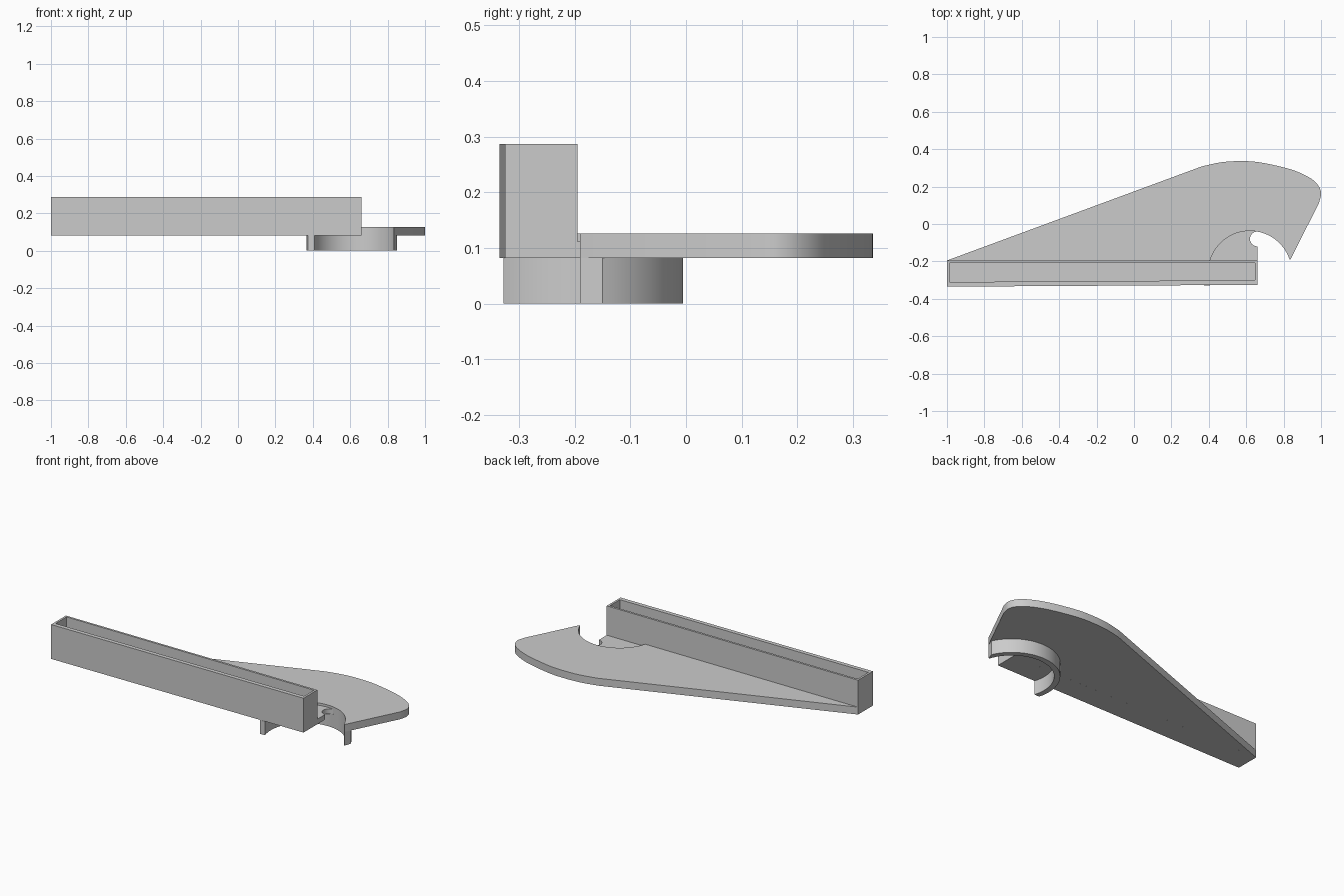
import bpy, bmesh
from math import cos, sin, radians
from mathutils import Vector

cube = bpy.data.objects.get("Cube")
if cube:
    bpy.data.objects.remove(cube, do_unlink=True)

grey = bpy.data.materials.new("light grey")
grey.use_nodes = True
colour = (0.6, 0.6, 0.6, 1)
grey.diffuse_color = colour
grey.node_tree.nodes["Principled BSDF"].inputs["Base Color"].default_value = colour

PLATE_LOW, PLATE_TOP, SHELF_TOP, BOX_TOP = 0.082, 0.126, 0.112, 0.287
BACK = -0.195           # rear wall of the trough
HUB = (0.62, -0.26)     # centre of the round cut-out
INNER, OUTER = 0.223, 0.255


def arc(centre, r, start, end, steps=32):
    """Points along a circular arc, angles in degrees."""
    angles = [radians(start + (end - start) * i / steps) for i in range(steps + 1)]
    return [(centre[0] + r * cos(a), centre[1] + r * sin(a)) for a in angles]


def smooth_path(points, steps=5):
    """Catmull-Rom curve through the points."""
    p = [Vector(q) for q in points]
    p = [2 * p[0] - p[1]] + p + [2 * p[-1] - p[-2]]
    out = []
    for a, b, c, d in zip(p, p[1:], p[2:], p[3:]):
        for i in range(steps):
            t = i / steps
            out.append((b * 2 + (c - a) * t + (a * 2 - b * 5 + c * 4 - d) * t**2
                        + (b * 3 - a - c * 3 + d) * t**3) / 2)
    return out + [p[-2]]


def prism(name, outline, low, high, shape=None):
    """Extrude a flat outline from low to high; shape edits the top face."""
    bm = bmesh.new()
    base = bm.faces.new([bm.verts.new((q[0], q[1], low)) for q in outline])
    top = bmesh.ops.extrude_face_region(bm, geom=[base], use_keep_orig=True)["geom"]
    bmesh.ops.translate(bm, vec=(0, 0, high - low),
                        verts=[g for g in top if isinstance(g, bmesh.types.BMVert)])
    bmesh.ops.recalc_face_normals(bm, faces=bm.faces)
    if shape:
        shape(bm, next(g for g in top if isinstance(g, bmesh.types.BMFace)))
    mesh = bpy.data.meshes.new(name)
    bm.to_mesh(mesh)
    bm.free()
    mesh.materials.append(grey)
    obj = bpy.data.objects.new(name, mesh)
    bpy.context.collection.objects.link(obj)
    bpy.ops.object.select_all(action="DESELECT")
    obj.select_set(True)
    bpy.context.view_layer.objects.active = obj
    bpy.ops.object.shade_smooth_by_angle(angle=radians(30))
    return obj


def cut_slot(bm, face):
    """Sink a long pocket into the top of the trough."""
    bmesh.ops.inset_individual(bm, faces=[face], thickness=0.018)
    for v in face.verts:
        if v.co.y < -0.26:
            v.co.y += 0.012
    walls = bmesh.ops.extrude_face_region(bm, geom=[face])["geom"]
    floor = [g for g in walls if isinstance(g, bmesh.types.BMVert)]
    bmesh.ops.translate(bm, vec=(0, 0, SHELF_TOP - BOX_TOP), verts=floor)
    if face.is_valid:
        bmesh.ops.delete(bm, geom=[face], context="FACES_ONLY")
    bmesh.ops.recalc_face_normals(bm, faces=bm.faces)


# Long slotted trough along the front
prism("trough", [(-1, -0.335), (0.66, -0.325), (0.66, BACK), (-1, BACK)],
      PLATE_LOW, BOX_TOP, cut_slot)

# Flat wing plate with a rounded rear corner and a circular bite
rear = smooth_path([(0.363, 0.308), (0.46, 0.329), (0.555, 0.336), (0.67, 0.33),
                    (0.835, 0.293), (0.935, 0.25), (0.982, 0.21), (1.0, 0.165),
                    (0.99, 0.115)])
prism("wing_plate", [(-1, BACK)] + rear + [(0.837, -0.19)]
      + arc(HUB, INNER, 18.8, 163), PLATE_LOW, PLATE_TOP)

# Lower shelf inside the bite, with a small round notch
prism("notched_shelf", arc(HUB, INNER, 163, 80, 20)
      + arc((0.66, -0.08), 0.04, 90, 270, 16) + [(0.66, BACK)], PLATE_LOW, SHELF_TOP)

# Curved wall hanging below the plate
prism("hook_wall", [(0.837, -0.19)] + arc(HUB, OUTER, 25.6, 195.5, 40)
      + arc(HUB, INNER, 197.8, 18.8, 40), 0, PLATE_LOW)
